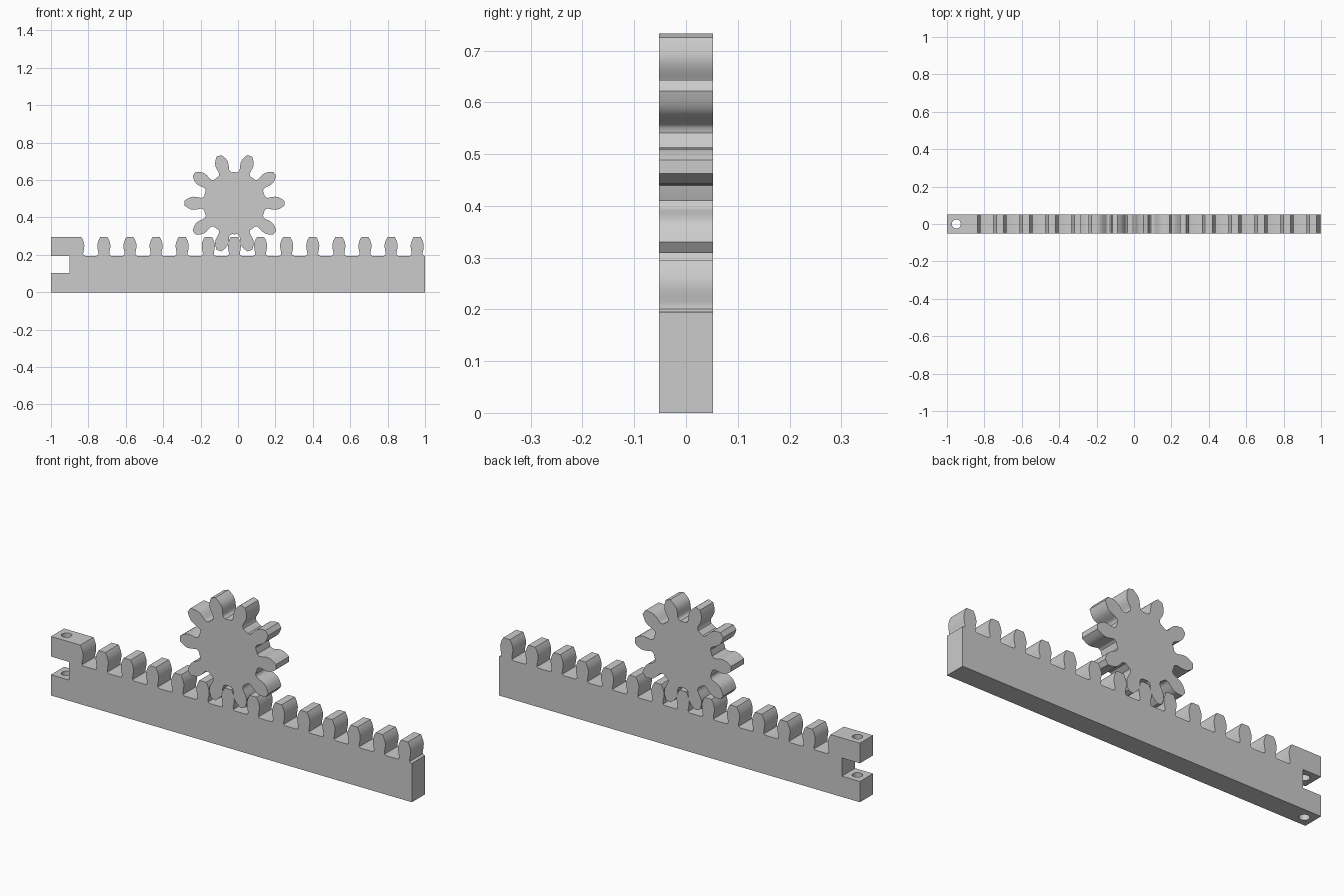
import bpy, bmesh, math

if "Cube" in bpy.data.objects:
    bpy.data.objects.remove(bpy.data.objects["Cube"])

HALF_T = 0.052          # half thickness of both parts
PITCH = 0.1396          # spacing of rack teeth
LAST = 0.958            # centre of the right-hand tooth


def extrude_profile(name, pts):
    """Solid from an x-z outline, extruded through the thickness."""
    bm = bmesh.new()
    front = bm.faces.new([bm.verts.new((x, -HALF_T, z)) for x, z in pts])
    res = bmesh.ops.extrude_face_region(bm, geom=[front], use_keep_orig=True)
    moved = [v for v in res["geom"] if isinstance(v, bmesh.types.BMVert)]
    bmesh.ops.translate(bm, verts=moved, vec=(0, 2 * HALF_T, 0))
    bmesh.ops.recalc_face_normals(bm, faces=bm.faces)
    mesh = bpy.data.meshes.new(name)
    bm.to_mesh(mesh)
    bm.free()
    ob = bpy.data.objects.new(name, mesh)
    bpy.context.collection.objects.link(ob)
    return ob


def smooth(ob):
    bpy.ops.object.select_all(action='DESELECT')
    ob.select_set(True)
    bpy.context.view_layer.objects.active = ob
    bpy.ops.object.shade_smooth_by_angle(angle=math.radians(32))


# Rack: half tooth outline (half width, height) from root to tip
rack_tooth = [(0.039, 0.195), (0.034, 0.1965), (0.030, 0.201), (0.029, 0.207),
              (0.0297, 0.214), (0.0325, 0.227), (0.0345, 0.240), (0.035, 0.251),
              (0.0335, 0.261), (0.030, 0.273), (0.025, 0.285), (0.019, 0.2955)]

outline = [(-1, 0), (1, 0), (1, 0.195)]
for i in range(13):
    cx = LAST - i * PITCH
    outline += [(cx + w, z) for w, z in rack_tooth]
    outline += [(cx - w, z) for w, z in reversed(rack_tooth)]
# End block with half a tooth flank, then the clevis slot
cx = LAST - 13 * PITCH
outline += [(cx + w, z) for w, z in rack_tooth]
outline += [(-1, 0.2955), (-1, 0.195), (-0.9, 0.195), (-0.9, 0.104), (-1, 0.104)]
rack = extrude_profile("rack", outline)

# Pin hole through both clevis lugs
bpy.ops.mesh.primitive_cylinder_add(vertices=40, radius=0.024, depth=0.6,
                                    location=(-0.95, 0, 0.15))
cutter = bpy.context.object
cutter.name = "pin_hole_cutter"
cutter.hide_render = True
mod = rack.modifiers.new("pin_hole", 'BOOLEAN')
mod.operation = 'DIFFERENCE'
mod.solver = 'EXACT'
mod.object = cutter
bpy.ops.object.select_all(action='DESELECT')
rack.select_set(True)
bpy.context.view_layer.objects.active = rack
bpy.ops.object.modifier_apply(modifier=mod.name)
bpy.data.objects.remove(cutter, do_unlink=True)
smooth(rack)

# Pinion: half tooth outline (radial distance, half width) from root to tip
gear_tooth = [(0.162, 0.037), (0.1665, 0.0335), (0.171, 0.030), (0.177, 0.0288),
              (0.185, 0.0297), (0.196, 0.0322), (0.208, 0.0343), (0.220, 0.035),
              (0.231, 0.0335), (0.242, 0.029), (0.254, 0.022), (0.2665, 0.013)]
GX, GZ, N = LAST - 7 * PITCH, 0.476, 10
outline = []
for i in range(N):
    a = 2 * math.pi * i / N
    c, s = math.cos(a), math.sin(a)
    half = [(r, -w) for r, w in gear_tooth] + [(r, w) for r, w in reversed(gear_tooth)]
    outline += [(GX + r * c - w * s, GZ + r * s + w * c) for r, w in half]
    # middle of the root between two teeth
    b = a + math.pi / N
    outline.append((GX + 0.166 * math.cos(b), GZ + 0.166 * math.sin(b)))
pinion = extrude_profile("pinion_gear", outline)
smooth(pinion)
